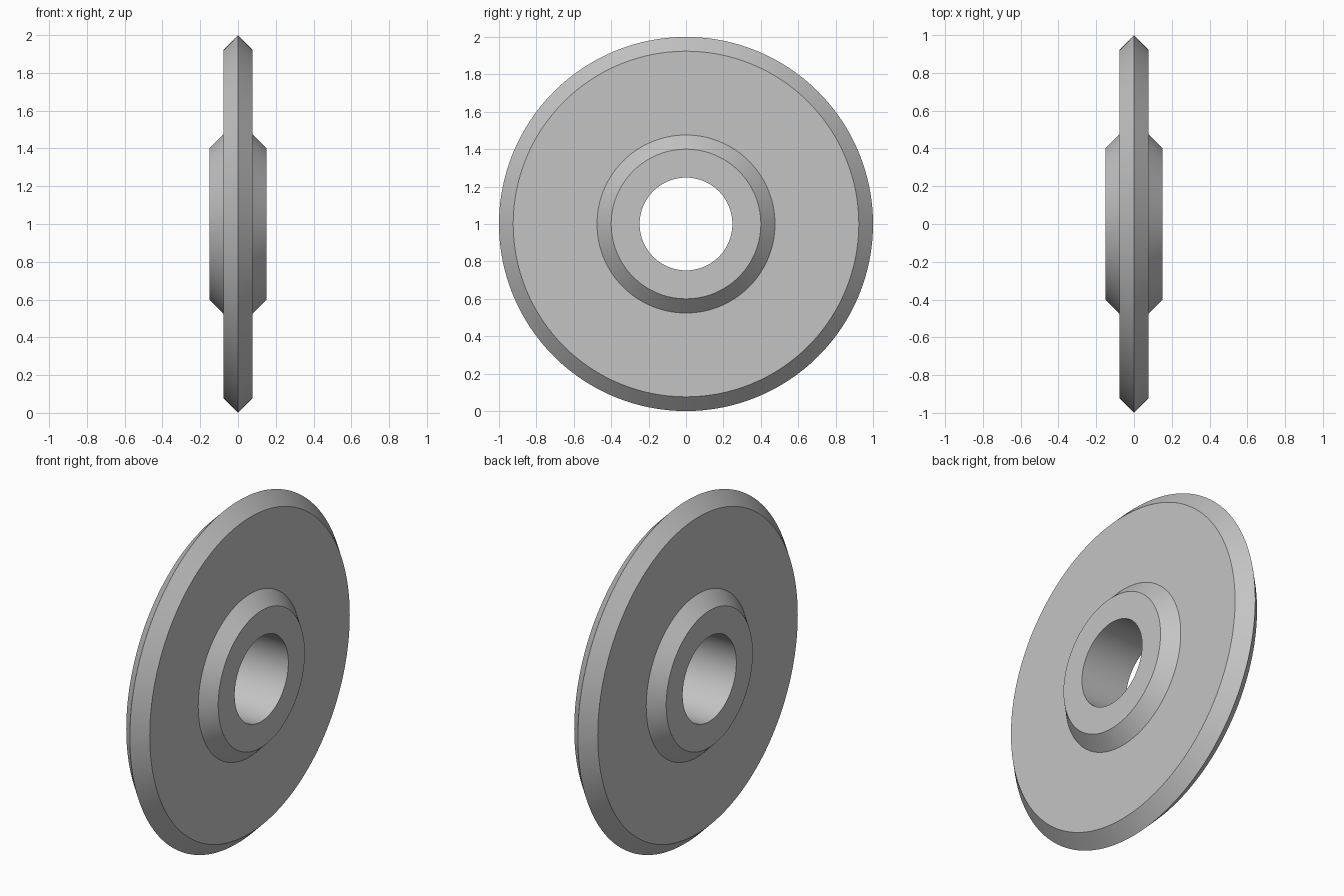
import bpy
import bmesh
import math
from mathutils import Matrix, Vector

cube = bpy.data.objects.get("Cube")
if cube:
    bpy.data.objects.remove(cube, do_unlink=True)

SEGMENTS = 128

# Plain grey metal
metal = bpy.data.materials.new("light_grey_metal")
metal.use_nodes = True
grey = (0.55, 0.55, 0.55, 1.0)
metal.diffuse_color = grey
metal.node_tree.nodes["Principled BSDF"].inputs["Base Color"].default_value = grey

# Half section as (x, radius): bore, hub face, hub chamfer, disc face, rim edge
half = [(0.152, 0.248), (0.152, 0.4), (0.076, 0.476), (0.076, 0.924)]
profile = half + [(0.0, 1.0)] + [(-x, r) for x, r in reversed(half)]

# Revolve the closed section about the x axis
bm = bmesh.new()
rings = []
for i in range(SEGMENTS):
    turn = Matrix.Rotation(math.tau * i / SEGMENTS, 4, "X")
    rings.append([bm.verts.new(turn @ Vector((x, 0, r))) for x, r in profile])
count = len(profile)
for i, ring in enumerate(rings):
    following = rings[(i + 1) % SEGMENTS]
    for j in range(count):
        k = (j + 1) % count
        bm.faces.new((ring[j], ring[k], following[k], following[j]))
bmesh.ops.recalc_face_normals(bm, faces=bm.faces)

mesh = bpy.data.meshes.new("bevelled_wheel")
bm.to_mesh(mesh)
bm.free()
mesh.materials.append(metal)
wheel = bpy.data.objects.new("bevelled_wheel", mesh)
wheel.location.z = 1.0
bpy.context.collection.objects.link(wheel)

# Smooth around the turn, sharp at the chamfers
bpy.ops.object.select_all(action="DESELECT")
wheel.select_set(True)
bpy.context.view_layer.objects.active = wheel
bpy.ops.object.shade_smooth_by_angle(angle=math.radians(30))
